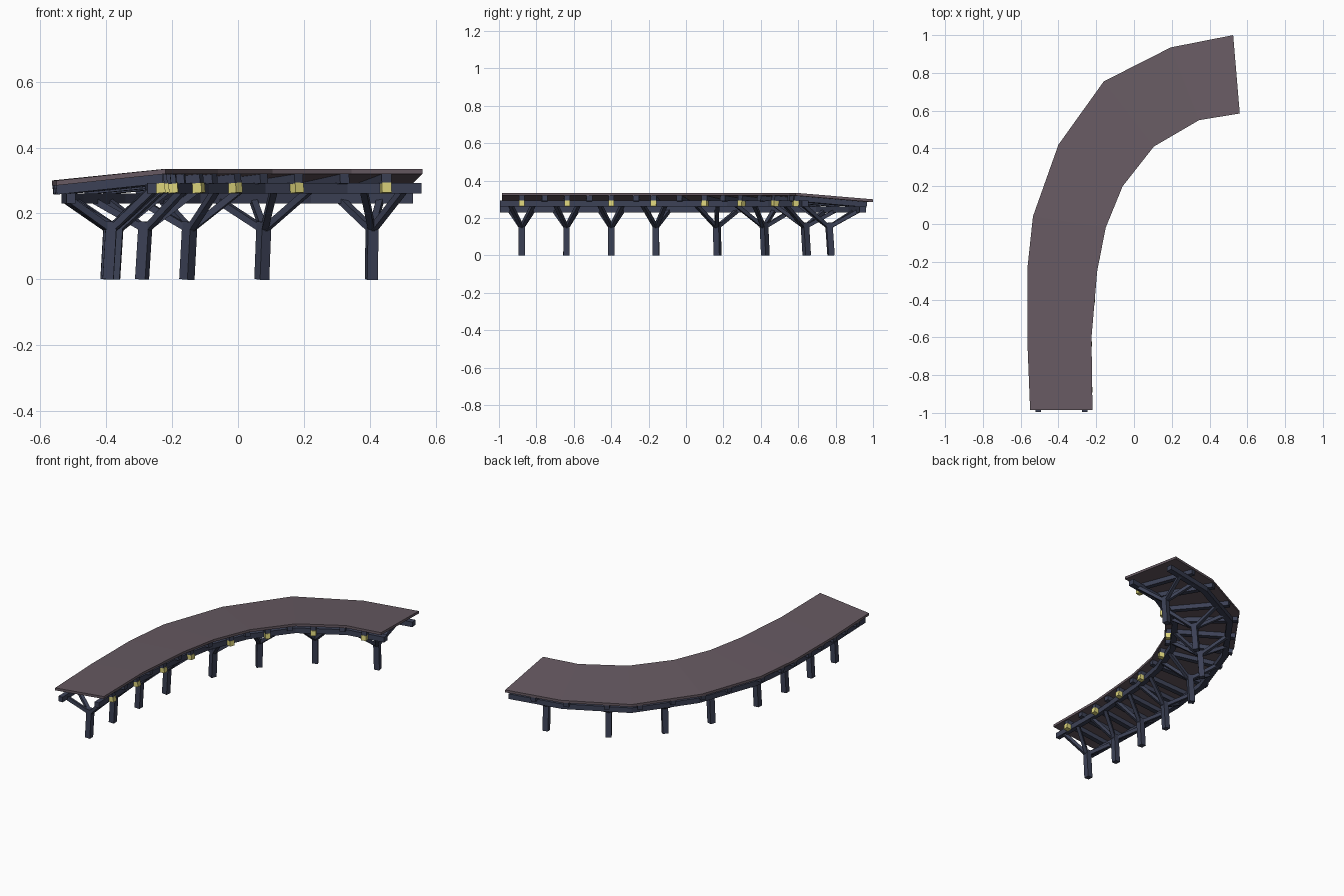
import bpy, bmesh
from mathutils import Vector

if "Cube" in bpy.data.objects:
    bpy.data.objects.remove(bpy.data.objects["Cube"])

def material(name, rgb):
    m = bpy.data.materials.new(name)
    m.diffuse_color = (*rgb, 1)
    m.use_nodes = True
    m.node_tree.nodes["Principled BSDF"].inputs["Base Color"].default_value = m.diffuse_color
    return m

PLUM = material("plum deck", (0.135, 0.102, 0.122))
TIMBER = material("slate blue timber", (0.045, 0.053, 0.092))
YELLOW = material("pale yellow", (0.72, 0.66, 0.20))

# Outer and inner deck edges, station by station
OUTER = [(-.55, -.985), (-.565, -.61), (-.565, -.24), (-.535, .04),
         (-.40, .42), (-.16, .755), (.195, .935), (.525, 1.0)]
INNER = [(-.22, -.985), (-.225, -.60), (-.195, -.25), (-.15, -.02),
         (-.06, .20), (.105, .41), (.345, .55), (.56, .585)]
Z_OUT, Z_IN, THICK = .30, .335, .015

def lerp(a, b, t):
    return a + (b - a) * t

def point(s, t, z):
    """s = station along the path, t = 0 outer edge .. 1 inner edge."""
    i = max(0, min(6, int(s)))
    o = Vector(OUTER[i]).lerp(Vector(OUTER[i + 1]), s - i) if s >= i else \
        Vector(OUTER[0]) + (Vector(OUTER[1]) - Vector(OUTER[0])) * s
    n = Vector(INNER[i]).lerp(Vector(INNER[i + 1]), s - i) if s >= i else \
        Vector(INNER[0]) + (Vector(INNER[1]) - Vector(INNER[0])) * s
    p = o + (n - o) * t
    return Vector((p.x, p.y, z))

def deck_z(t):
    return lerp(Z_OUT, Z_IN, t)

def finish(name, bm, mat):
    bmesh.ops.recalc_face_normals(bm, faces=bm.faces)
    me = bpy.data.meshes.new(name)
    bm.to_mesh(me)
    bm.free()
    me.materials.append(mat)
    ob = bpy.data.objects.new(name, me)
    bpy.context.collection.objects.link(ob)

def sweep(name, section, stations, mat):
    """Sweep a (t, z) section along the stations."""
    bm = bmesh.new()
    rings = [[bm.verts.new(point(s, t, z)) for t, z in section] for s in stations]
    n = len(section)
    for a, b in zip(rings, rings[1:]):
        for k in range(n):
            bm.faces.new((a[k], a[(k + 1) % n], b[(k + 1) % n], b[k]))
    bm.faces.new(rings[0])
    bm.faces.new(rings[-1])
    finish(name, bm, mat)

def beam(name, a, b, w, h, mat, side=None):
    """Rectangular bar from a to b; side is the direction of its width."""
    d = (b - a).normalized()
    side = side or d.cross(Vector((0, 0, 1)))
    u = (side - d * side.dot(d)).normalized()
    v = d.cross(u)
    bm = bmesh.new()
    ends = [[bm.verts.new(p + u * x * w / 2 + v * y * h / 2)
             for x, y in ((-1, -1), (1, -1), (1, 1), (-1, 1))] for p in (a, b)]
    bm.faces.new(ends[0])
    bm.faces.new(ends[1])
    for k in range(4):
        j = (k + 1) % 4
        bm.faces.new((ends[0][k], ends[0][j], ends[1][j], ends[1][k]))
    finish(name, bm, mat)

# Banked deck
sweep("deck", [(0, Z_OUT), (1, Z_IN), (1, Z_IN - THICK), (0, Z_OUT - THICK)], range(8), PLUM)

# Two lengthwise stringers
T_OUT, T_IN = .13, .875
path = [-.025] + list(range(1, 8))
for name, t, z0, z1 in (("outer_stringer", T_OUT, .23, .261), ("inner_stringer", T_IN, .261, .293)):
    sweep(name, [(t - .042, z0), (t + .042, z0), (t + .042, z1), (t - .042, z1)], path, TIMBER)

# Frames: post, four diagonal braces, joist and lamp
FRAMES = [.28, .91, 1.57, 2.33, 3.52, 4.4, 5.35, 6.5]

def joist(name, s):
    z = THICK + .014
    beam(name, point(s, .01, deck_z(.01) - z), point(s, .98, deck_z(.98) - z), .03, .028, TIMBER)

for i, s in enumerate(FRAMES):
    along = (point(s + .05, .5, 0) - point(s - .05, .5, 0)).normalized()
    across = (point(s, 1, 0) - point(s, 0, 0)).normalized()
    top = point(s, .51, .175)
    beam(f"post_{i}", point(s, .48, 0), top, .033, .033, TIMBER, across)
    hub = top - Vector((0, 0, .025))
    for j, (t, z) in enumerate(((T_OUT, .24), (T_IN, .268))):
        for k in (-1, 1):
            beam(f"brace_{i}_{j}_{k}", hub, point(s, t, z) + along * k * .06,
                 .02, .02, TIMBER)
    joist(f"joist_{i}", s)
    lamp = point(s, .955, .277)
    tilt = (point(s, 1, Z_IN) - point(s, 0, Z_OUT)).normalized()
    beam(f"lamp_{i}", lamp - tilt * .015, lamp + tilt * .015, .03, .03, YELLOW, along)

# Joists midway between frames
for i, (a, b) in enumerate(zip(FRAMES, FRAMES[1:])):
    joist(f"mid_joist_{i}", (a + b) / 2)
